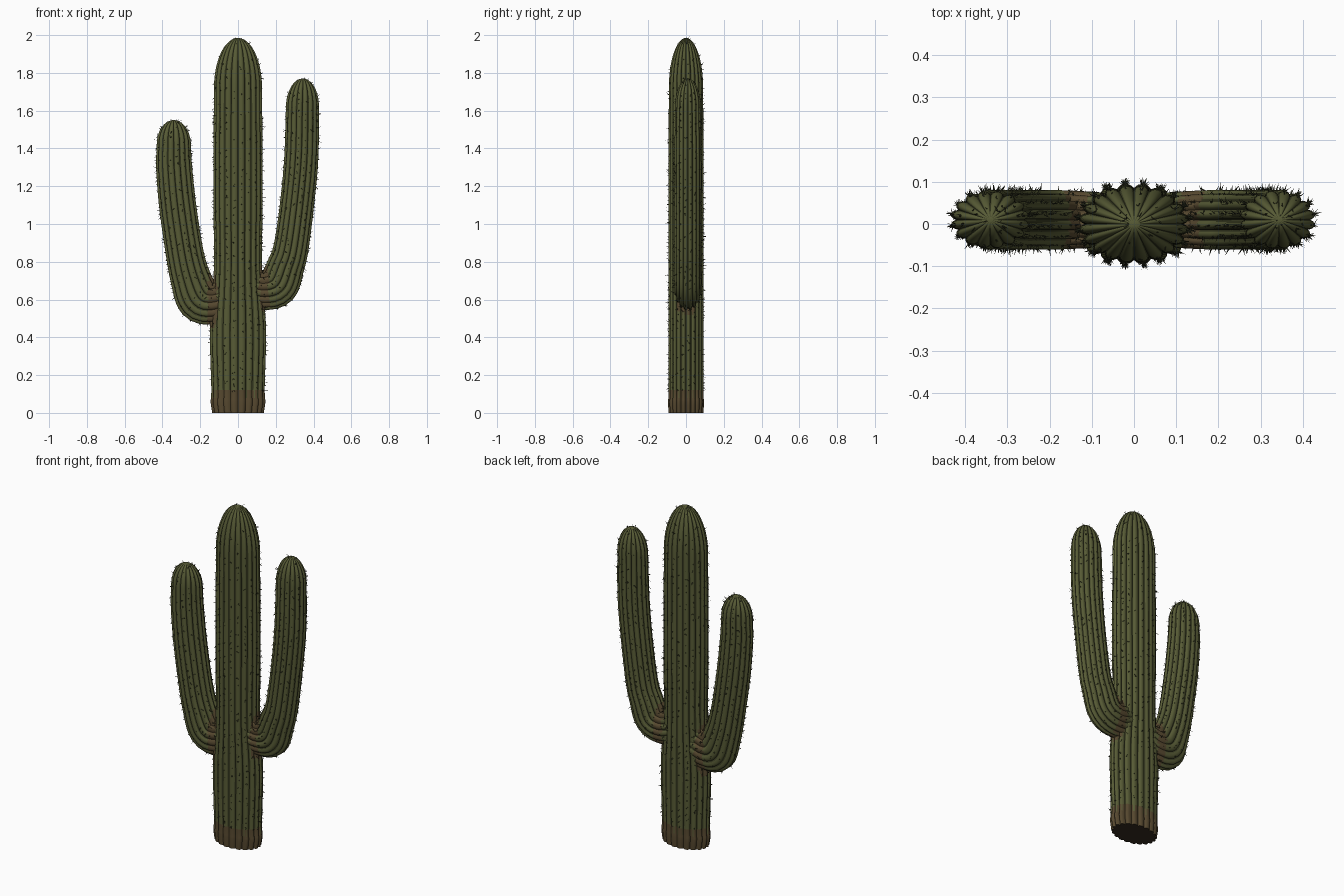
import bpy, bmesh, random
from math import sin, cos, pi, radians
from mathutils import Vector

random.seed(7)
cube = bpy.data.objects.get("Cube")
if cube:
    bpy.data.objects.remove(cube, do_unlink=True)


def material(name, rgb):
    m = bpy.data.materials.new(name)
    m.use_nodes = True
    m.diffuse_color = (*rgb, 1)
    bsdf = m.node_tree.nodes["Principled BSDF"]
    bsdf.inputs["Base Color"].default_value = (*rgb, 1)
    bsdf.inputs["Roughness"].default_value = 0.9
    return m


GREEN, VALLEY, BARK, UNDERSIDE = range(4)
SKIN = [material("cactus green", (0.096, 0.105, 0.036)),
        material("groove green", (0.050, 0.055, 0.020)),
        material("bark brown", (0.092, 0.064, 0.028)),
        material("dark underside", (0.035, 0.025, 0.014))]
SPINE = material("spine dark", (0.028, 0.031, 0.015))

STEPS = 8  # points across each rib

# Woody scars where the arms meet the trunk: centre and radii
JOINTS = [(Vector((-0.135, 0.01, 0.59)), Vector((0.036, 0.11, 0.16))),
          (Vector((0.137, 0.01, 0.66)), Vector((0.036, 0.10, 0.14)))]


def is_bark(p):
    wobble = random.uniform(0.94, 1.06)
    if p.z < 0.105 * wobble:
        return True
    for c, r in JOINTS:
        d = p - c
        if Vector((d.x / r.x, d.y / r.y, d.z / r.z)).length < wobble:
            return True
    return False


def spline(keys, spacing):
    """Catmull-Rom samples through (x, z, radius x, radius y) keys."""
    pts = [Vector(k) for k in keys]
    pts = [2 * pts[0] - pts[1]] + pts + [2 * pts[-1] - pts[-2]]
    out = []
    for a, b, c, d in zip(pts, pts[1:], pts[2:], pts[3:]):
        n = max(1, round((c - b).length / spacing))
        for i in range(n):
            t = i / n
            out.append(0.5 * (2 * b + (c - a) * t + (2 * a - 5 * b + 4 * c - d) * t ** 2
                              + (3 * b - a - 3 * c + d) * t ** 3))
    return out + [pts[-2]]


def add_spines(name, areoles):
    """Small clusters of thin pointed spines along the rib crests."""
    bm = bmesh.new()
    for p, normal in areoles:
        for _ in range(random.choice((1, 2, 3))):
            jitter = Vector([random.uniform(-1, 1) for _ in range(3)])
            d = (normal + jitter * 1.1).normalized()
            side = d.orthogonal().normalized()
            other = d.cross(side)
            w = random.uniform(0.0016, 0.0026)
            base = [bm.verts.new(p - normal * 0.003 + (side * cos(a) + other * sin(a)) * w)
                    for a in (0, 2 * pi / 3, 4 * pi / 3)]
            tip = bm.verts.new(p + d * random.uniform(0.006, 0.02))
            for i in range(3):
                bm.faces.new((base[i], base[(i + 1) % 3], tip))
    mesh = bpy.data.meshes.new(name)
    bm.to_mesh(mesh)
    bm.free()
    mesh.materials.append(SPINE)
    bpy.context.collection.objects.link(bpy.data.objects.new(name, mesh))


def ribbed_stem(name, keys, y, ribs, depth, dome, first_spine):
    """Sweep a ribbed section along a path and close it with a dome."""
    path = spline(keys, 0.018)
    n = ribs * STEPS
    rings = []
    for i, k in enumerate(path):
        step = path[min(i + 1, len(path) - 1)] - path[max(i - 1, 0)]
        t = Vector((step[0], 0, step[1])).normalized()
        rings.append((Vector((k[0], y, k[1])), t, k[2], k[3]))
    end, t, rx, ry = rings[-1]
    for j in range(1, 16):
        a = j / 16 * pi / 2
        rings.append((end + t * dome * sin(a), t, rx * cos(a), ry * cos(a)))

    bm = bmesh.new()
    rows, areoles = [], []
    for r, (c, t, rx, ry) in enumerate(rings):
        u = Vector((t.z, 0, -t.x))
        row = []
        for i in range(n):
            a = 2 * pi * i / n
            s = 1 - depth + depth * abs(sin(a * ribs / 2)) ** 0.8
            p = c + (u * rx * cos(a) + Vector((0, ry * sin(a), 0))) * s
            row.append(bm.verts.new(p))
            crest = i % STEPS == STEPS // 2 and (r + i // STEPS) % 2 == 0
            lean = max(0, (p - end).dot(t)) / dome
            if crest and p.z > first_spine and random.random() > 0.3 + 0.6 * lean:
                normal = u * cos(a) / rx + Vector((0, sin(a) / ry, 0))
                areoles.append((p, (normal.normalized() + t * lean * 1.5).normalized()))
        rows.append(row)

    for low, high in zip(rows, rows[1:]):
        for i in range(n):
            j = (i + 1) % n
            f = bm.faces.new((low[i], low[j], high[j], high[i]))
            if is_bark(f.calc_center_median()):
                f.material_index = BARK
            elif i % STEPS in (0, STEPS - 1):
                f.material_index = VALLEY
    tip = bm.verts.new(end + t * dome)
    for i in range(n):
        bm.faces.new((rows[-1][i], rows[-1][(i + 1) % n], tip))
    bm.faces.new(rows[0][::-1]).material_index = UNDERSIDE

    mesh = bpy.data.meshes.new(name)
    bm.to_mesh(mesh)
    bm.free()
    for m in SKIN:
        mesh.materials.append(m)
    obj = bpy.data.objects.new(name, mesh)
    bpy.context.collection.objects.link(obj)
    bpy.ops.object.select_all(action='DESELECT')
    obj.select_set(True)
    bpy.context.view_layer.objects.active = obj
    bpy.ops.object.shade_smooth_by_angle(angle=radians(50))
    add_spines(name + "_spines", areoles)


# Trunk with a slightly swollen woody foot
ribbed_stem("trunk",
            [(0, 0, 0.138, 0.094), (0, 0.06, 0.147, 0.096), (0, 0.12, 0.143, 0.094),
             (0, 0.45, 0.150, 0.094), (0, 0.75, 0.130, 0.094), (0, 1.2, 0.132, 0.094),
             (0, 1.72, 0.129, 0.092)],
            0, 20, 0.11, 0.265, 0.1)

# Lower arm on the right side
ribbed_stem("right_arm",
            [(-0.07, 0.605, 0.11, 0.065), (-0.14, 0.585, 0.118, 0.07), (-0.205, 0.605, 0.124, 0.072),
             (-0.25, 0.71, 0.110, 0.072), (-0.283, 0.85, 0.102, 0.072), (-0.32, 1.1, 0.10, 0.072),
             (-0.338, 1.3, 0.097, 0.07), (-0.34, 1.42, 0.092, 0.068)],
            0.01, 16, 0.13, 0.13, 0.4)

# Taller arm on the left side
ribbed_stem("left_arm",
            [(0.07, 0.665, 0.10, 0.065), (0.14, 0.65, 0.107, 0.07), (0.21, 0.675, 0.112, 0.072),
             (0.25, 0.77, 0.102, 0.072), (0.28, 0.87, 0.095, 0.072), (0.312, 1.1, 0.092, 0.072),
             (0.335, 1.35, 0.092, 0.072), (0.341, 1.62, 0.089, 0.069)],
            0.01, 16, 0.13, 0.15, 0.4)
